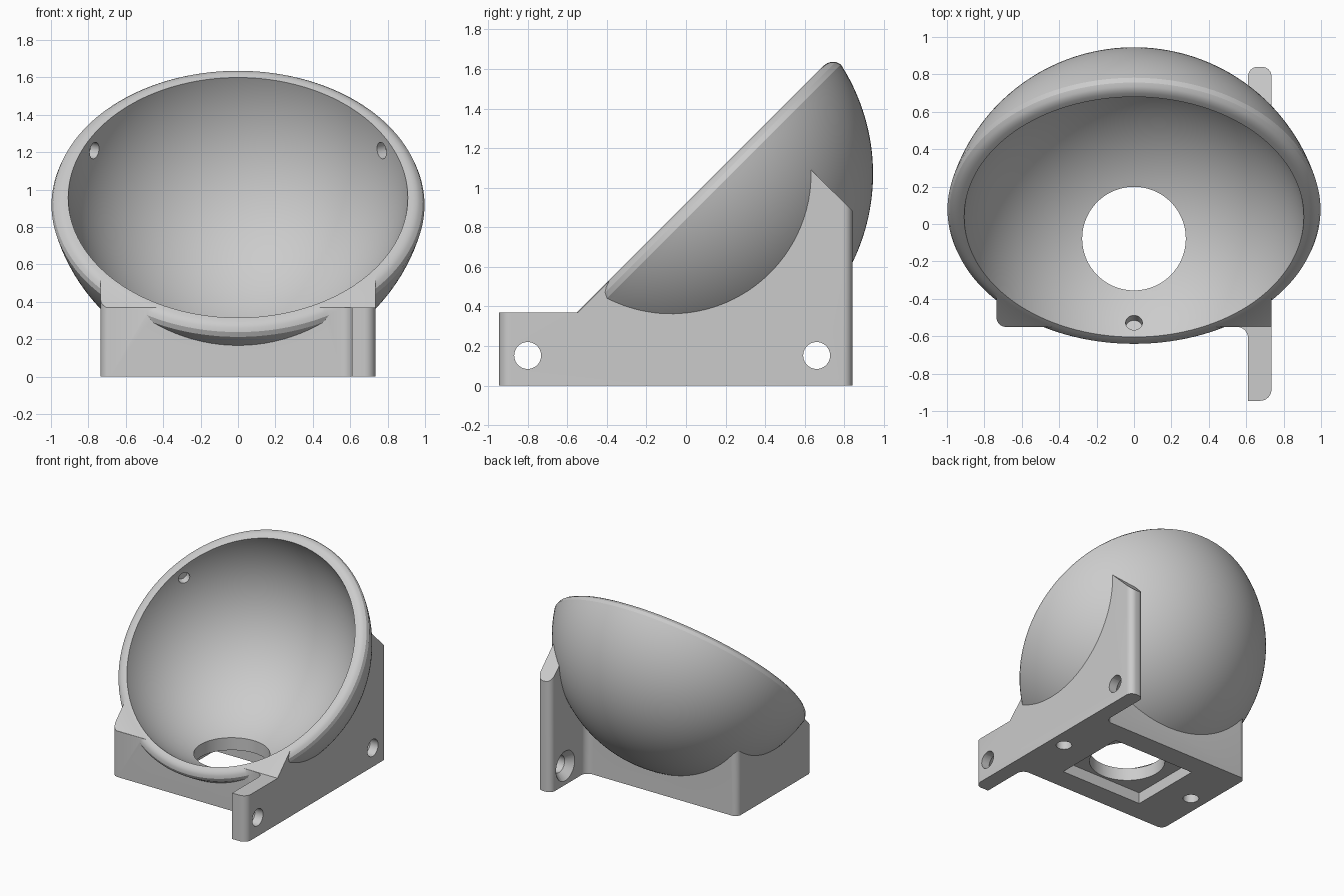
import bpy, bmesh, math
from mathutils import Vector, Matrix

if "Cube" in bpy.data.objects:
    bpy.data.objects.remove(bpy.data.objects["Cube"])

CENTRE = Vector((0, -0.075, 1.07))      # centre of the bowl sphere
R_OUT, R_IN, RIM = 1.02, 0.922, 0.159   # radii, distance of rim plane from centre
TILT = Matrix.Translation(CENTRE) @ Matrix.Rotation(math.radians(45), 4, 'X')

grey = bpy.data.materials.new("light grey")
grey.diffuse_color = (0.6, 0.6, 0.6, 1)
grey.use_nodes = True
grey.node_tree.nodes["Principled BSDF"].inputs["Base Color"].default_value = grey.diffuse_color


def make(name, bm, matrix=None):
    bmesh.ops.recalc_face_normals(bm, faces=bm.faces)
    if matrix:
        bm.transform(matrix)
    me = bpy.data.meshes.new(name)
    bm.to_mesh(me)
    bm.free()
    ob = bpy.data.objects.new(name, me)
    bpy.context.collection.objects.link(ob)
    me.materials.append(grey)
    return ob


def combine(ob, other, op):
    mod = ob.modifiers.new(op, 'BOOLEAN')
    mod.operation, mod.object, mod.solver = op, other, 'EXACT'
    bpy.context.view_layer.objects.active = ob
    bpy.ops.object.modifier_apply(modifier=mod.name)
    bpy.data.objects.remove(other, do_unlink=True)


def rounded(corners, steps=8):
    """Outline from (x, y, radius) corners, rounded inward or outward."""
    out = []
    for i, (x, y, r) in enumerate(corners):
        p = Vector((x, y))
        if not r:
            out.append(p)
            continue
        a = (Vector(corners[i - 1][:2]) - p).normalized()
        b = (Vector(corners[(i + 1) % len(corners)][:2]) - p).normalized()
        c = p + (a + b) * r             # corners are square
        for k in range(steps + 1):
            t = k / steps * math.pi / 2
            out.append(c - b * r * math.cos(t) - a * r * math.sin(t))
    return out


def prism(name, pts, depth):
    bm = bmesh.new()
    f = bm.faces.new([bm.verts.new(p) for p in pts])
    ext = bmesh.ops.extrude_face_region(bm, geom=[f])
    vs = [g for g in ext['geom'] if isinstance(g, bmesh.types.BMVert)]
    bmesh.ops.translate(bm, verts=vs, vec=depth)
    return make(name, bm)


def cone(name, start, end, r1, r2, seg=40):
    start, end = Vector(start), Vector(end)
    d = end - start
    bm = bmesh.new()
    bmesh.ops.create_cone(bm, cap_ends=True, segments=seg, radius1=r1, radius2=r2, depth=d.length)
    rot = d.to_track_quat('Z', 'Y').to_matrix().to_4x4()
    return make(name, bm, Matrix.Translation((start + end) / 2) @ rot)


# bowl: solid dome with a rounded rim, lathed about the tilted axis
prof = [(0, RIM), (0.935, RIM), (0.955, 0.163), (0.972, 0.172), (0.988, 0.188)]
a0 = math.asin(0.215 / R_OUT)
for k in range(49):
    a = a0 + (math.pi / 2 - a0) * k / 48
    prof.append((R_OUT * math.cos(a) if k < 48 else 0, R_OUT * math.sin(a)))
bm = bmesh.new()
vs = [bm.verts.new((r, 0, -d)) for r, d in prof]
es = [bm.edges.new(e) for e in zip(vs, vs[1:])]
bmesh.ops.spin(bm, geom=vs + es, cent=(0, 0, 0), axis=(0, 0, 1), angle=math.tau,
               steps=128, use_duplicate=False)
bmesh.ops.remove_doubles(bm, verts=bm.verts, dist=1e-5)
bowl = make("bowl_with_mount", bm, TILT)

# mount: plan outline of base block and side plate, trimmed by a side profile
plan = rounded([(-0.735, -0.55, 0.05), (0.61, -0.55, 0.06), (0.61, -0.945, 0),
                (0.735, -0.945, 0.06), (0.735, 0.84, 0.05), (0.61, 0.84, 0.05),
                (0.61, 0.40, 0.06), (-0.735, 0.40, 0.05)])
mount = prism("mount", [(p.x, p.y, 0) for p in plan], (0, 0, 1.5))
side = [(-1.1, -0.1), (1.1, -0.1), (1.1, 0.63), (0.40, 1.317), (-0.548, 0.369), (-1.1, 0.369)]
combine(mount, prism("side_profile", [(-1.2, y, z) for y, z in side], (2.4, 0, 0)), 'INTERSECT')
combine(bowl, mount, 'UNION')

# hollow of the bowl
bm = bmesh.new()
bmesh.ops.create_uvsphere(bm, u_segments=128, v_segments=64, radius=R_IN)
combine(bowl, make("hollow", bm, TILT), 'DIFFERENCE')

# pocket under the base and round opening above it
pocket = [(sx * 0.365, -0.075 + sy * 0.3, -0.1) for sx, sy in ((-1, -1), (1, -1), (1, 1), (-1, 1))]
combine(bowl, prism("pocket", pocket, (0, 0, 0.19)), 'DIFFERENCE')
combine(bowl, cone("opening", (0, -0.078, -0.05), (0, -0.078, 0.4), 0.277, 0.277, 96), 'DIFFERENCE')

# blind screw holes in the underside
for s in (-1, 1):
    combine(bowl, cone("base_hole", (s * 0.61, -0.075, -0.1), (s * 0.61, -0.075, 0.22),
                       0.058, 0.058), 'DIFFERENCE')

# countersunk holes through the side plate
for y in (-0.80, 0.66):
    combine(bowl, cone("plate_hole", (0.55, y, 0.152), (0.8, y, 0.152), 0.068, 0.068), 'DIFFERENCE')
    combine(bowl, cone("countersink", (0.60, y, 0.152), (0.665, y, 0.152), 0.128, 0.067), 'DIFFERENCE')

# three blind holes just inside the rim, evenly spaced
for ang in (-90, 30, 150):
    t = math.radians(ang)
    n = Vector((0.888 * math.cos(t), 0.888 * math.sin(t), -0.247)).normalized()
    rot = TILT.to_3x3()
    combine(bowl, cone("rim_hole", CENTRE + rot @ (n * 0.85), CENTRE + rot @ (n * 0.975),
                       0.045, 0.045, 32), 'DIFFERENCE')

# smooth shading with sharp edges kept
for o in bpy.context.selected_objects:
    o.select_set(False)
bowl.select_set(True)
bpy.context.view_layer.objects.active = bowl
bpy.ops.object.shade_smooth_by_angle(angle=math.radians(25))
